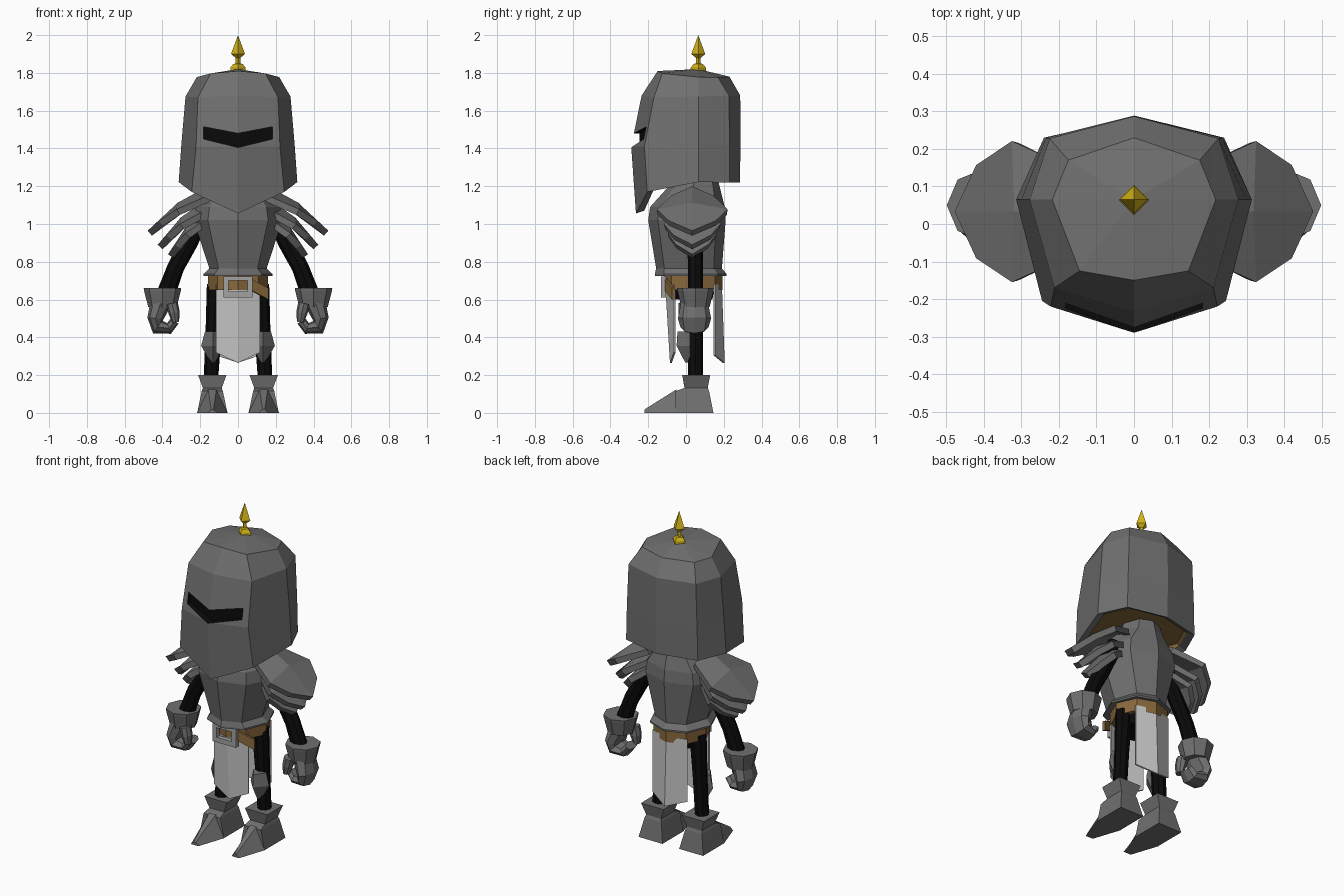
import bpy, bmesh, math
from mathutils import Vector

cube = bpy.data.objects.get("Cube")
if cube:
    bpy.data.objects.remove(cube)


def material(name, r, g, b):
    m = bpy.data.materials.new(name)
    m.use_nodes = True
    m.diffuse_color = (r, g, b, 1)
    m.node_tree.nodes["Principled BSDF"].inputs["Base Color"].default_value = (r, g, b, 1)
    return m


STEEL = material("steel grey", .16, .16, .16)
BLACK = material("black cloth", .003, .003, .003)
LEATHER = material("brown leather", .25, .14, .045)
CLOTH = material("pale cloth", .55, .55, .55)
BUCKLE = material("buckle grey", .36, .36, .37)
GOLD = material("gold", .66, .46, .01)


def finish(name, bm, mats, mirror=False, thick=0, offset=-1.0):
    me = bpy.data.meshes.new(name)
    bm.to_mesh(me)
    bm.free()
    for m in mats:
        me.materials.append(m)
    ob = bpy.data.objects.new(name, me)
    bpy.context.collection.objects.link(ob)
    if mirror:
        ob.modifiers.new("Mirror", "MIRROR").use_mirror_merge = False
    if thick:
        s = ob.modifiers.new("Solidify", "SOLIDIFY")
        s.thickness, s.offset = thick, offset
    return ob


def loft(name, rings, *mats, mirror=False, caps=True, bands=lambda i: 0):
    """Skin a list of equal-length point loops; bands(i) picks the material."""
    bm = bmesh.new()
    vs = [[bm.verts.new(p) for p in ring] for ring in rings]
    n = len(rings[0])
    for i in range(len(vs) - 1):
        for j in range(n):
            k = (j + 1) % n
            f = bm.faces.new((vs[i][j], vs[i][k], vs[i + 1][k], vs[i + 1][j]))
            f.material_index = bands(i)
    if caps:
        bm.faces.new(vs[0]).material_index = bands(0)
        bm.faces.new(vs[-1]).material_index = bands(len(vs))
    bmesh.ops.remove_doubles(bm, verts=bm.verts[:], dist=1e-5)
    bmesh.ops.recalc_face_normals(bm, faces=bm.faces[:])
    return finish(name, bm, mats, mirror)


def full(half):
    """Complete a front-to-back half outline into a closed loop."""
    return half + [(-x, y, z) for x, y, z in reversed(half[1:-1])]


def body_ring(z, front, back, w):
    c, d = (front + back) / 2, (back - front) / 2
    return full([(0, front, z), (.68 * w, c - .75 * d, z), (w, c, z),
                 (.68 * w, c + .75 * d, z), (0, back, z)])


def tube(name, path, mat, y=.05, sides=8, mirror=True):
    """Path of (x, z, in-plane radius, y radius), swept in the xz plane."""
    rings = []
    for i, (x, z, r, ry) in enumerate(path):
        a, b = path[max(i - 1, 0)], path[min(i + 1, len(path) - 1)]
        t = Vector((b[0] - a[0], b[1] - a[1])).normalized()
        angles = [2 * math.pi * k / sides for k in range(sides)]
        rings.append([(x - t.y * r * math.cos(q), y + ry * math.sin(q),
                       z + t.x * r * math.cos(q)) for q in angles])
    return loft(name, rings, mat, mirror=mirror)


# Helmet: faceted bucket with pointed chin, leather lining and a recessed slit
rim = full([(0, -.265, 1.056), (.245, -.205, 1.17), (.314, .065, 1.222),
            (.24, .23, 1.22), (0, .285, 1.22)])
inner = [(x * .86, .05 + (y - .05) * .86, z + .015) for x, y, z in rim]
lining = [(x * .95, y * .95, 1.25) for x, y, z in inner]
brow = full([(0, -.29, 1.41), (.222, -.22, 1.41), (.3, .065, 1.42),
             (.235, .23, 1.42), (0, .289, 1.42)])
temple = full([(0, -.235, 1.68), (.212, -.17, 1.67), (.278, .065, 1.675),
               (.225, .228, 1.68), (0, .287, 1.68)])
crown = full([(0, -.15, 1.81), (.145, -.125, 1.797), (.218, .065, 1.778),
              (.175, .17, 1.775), (0, .23, 1.78)])
helmet = loft("helmet", [lining, inner, rim, brow, temple, crown, [(0, .065, 1.82)] * 8],
              STEEL, LEATHER, BLACK, bands=lambda i: 1 if i == 0 else 0)

columns = [(-.183, .515, .45), (0, .48, .405), (.183, .515, .45)]
cutter = loft("slit_cutter", [[(x, y, 1 + z) for y, z in (
    (-.4, top), (-.4, low), (.27 * abs(x) - .245, low), (.27 * abs(x) - .245, top))]
    for x, top, low in columns], STEEL, LEATHER, BLACK, bands=lambda i: 2)
cutter.hide_render = True
cut = helmet.modifiers.new("Slit", "BOOLEAN")
cut.operation, cut.solver, cut.object = "DIFFERENCE", "EXACT", cutter
bpy.context.view_layer.objects.active = helmet
bpy.ops.object.modifier_apply(modifier="Slit")
bpy.data.objects.remove(cutter)

# Gold spike on the crown
spike = [(.04, 1.81), (.04, 1.828), (.025, 1.847), (.013, 1.85), (.013, 1.88),
         (.037, 1.9), (0, 2)]
loft("helmet_spike", [[(r, .065, z), (0, .065 + r, z), (-r, .065, z), (0, .065 - r, z)]
                      for r, z in spike], GOLD)

# Breastplate with flared waist, belt and hips
loft("breastplate", [body_ring(*r) for r in (
    (.725, -.165, .215, .183), (.735, -.165, .215, .183), (.765, -.158, .19, .152),
    (1.02, -.2, .21, .235), (1.09, -.19, .205, .222), (1.19, -.1, .18, .13),
    (1.27, -.08, .16, .1))], STEEL)
loft("belt", [body_ring(z, -.115, .193, .16) for z in (.65, .73)], LEATHER)
loft("hips", [body_ring(.6, -.06, .14, .12), body_ring(.66, -.07, .15, .14)], BLACK)


# Buckle frame and hanging strap end
def frame(y, w, low, high):
    return [(-w, y, low), (w, y, low), (w, y, high), (-w, y, high)]


loft("belt_buckle", [frame(-.105, .078, .612, .722), frame(-.132, .078, .612, .722),
                     frame(-.132, .05, .642, .7), frame(-.105, .05, .642, .7),
                     frame(-.105, .078, .612, .722)], BUCKLE, caps=False)
loft("strap_end", [[(x, y, z), (x, y, z + .06), (x - .005, y + .015, z + .06),
                    (x - .005, y + .015, z)]
                   for x, y, z in ((.06, -.12, .655), (.162, -.075, .6))], LEATHER)


# Cloth panels, folded down the middle and pointed at the hem
def cloth(name, mid_top, mid_low, side, z_side, z_tip, w):
    bm = bmesh.new()
    rows = [[bm.verts.new(p) for p in ((-w, side, zs), (0, mid, zm), (w, side, zs))]
            for mid, zs, zm in ((mid_top, .68, .68), (mid_low, z_side, z_tip))]
    for j in (0, 1):
        bm.faces.new((rows[0][j], rows[1][j], rows[1][j + 1], rows[0][j + 1]))
    finish(name, bm, [CLOTH], thick=.01, offset=0)


cloth("front_cloth", -.105, -.08, -.06, .32, .265, .115)
cloth("back_cloth", .185, .2, .15, .305, .265, .115)


# Shoulder plates: three overlapping ridged leaves per side
def shoulder_plate(name, inner_x, inner_z, tip_x, tip_z, width):
    bm = bmesh.new()

    def point(t, v, lift=0.0):
        return bm.verts.new((inner_x + t * (tip_x - inner_x), .033 + v * width,
                             inner_z + t * (tip_z - inner_z) + lift))
    a, b, c = point(0, 0), point(.5, 0, .03), point(1, 0)
    for s in (1, -1):
        g, d, e = point(0, s * .6, -.05), point(.52, s), point(.82, s * .66, .01)
        for loop in ((a, b, d, g), (b, c, e, d)):
            bm.faces.new(loop if s > 0 else loop[::-1])
    finish(name, bm, [STEEL], mirror=True, thick=.035)


shoulder_plate("upper_shoulder_plates", .16, 1.2, .478, .965, .188)
shoulder_plate("middle_shoulder_plates", .18, 1.12, .425, .89, .15)
shoulder_plate("lower_shoulder_plates", .18, 1.07, .37, .84, .13)

# Arms, gauntlet cuffs, curled hands and thumbs
tube("arms", [(.18, 1.08, .05, .045), (.26, .9, .047, .042), (.33, .77, .045, .04),
              (.385, .62, .05, .04)], BLACK)
tube("gauntlet_cuffs", [(.4, .66, .099, .097), (.4, .645, .097, .095),
                        (.4, .56, .075, .075)], STEEL)
tube("hands", [(.41, .58, .055, .072), (.437, .5, .043, .088), (.425, .455, .042, .075),
               (.365, .447, .03, .06), (.335, .487, .025, .05)], STEEL, y=.045)
tube("thumbs", [(.35, .58, .032, .035), (.338, .53, .03, .035), (.33, .48, .018, .025)],
     STEEL, y=-.005)

# Legs and knee guards
tube("legs", [(.115, .68, .05, .045), (.13, .42, .042, .04), (.145, .15, .038, .04)], BLACK)
loft("knee_guards", [[(.133 - w, .02, z), (.133, y, z), (.133 + w, .02, z), (.133, .03, z)]
                     for z, w, y in ((.43, .042, -.045), (.355, .062, -.05),
                                     (.268, .012, -.005))], STEEL, mirror=True)

# Boots with flared cuffs and pointed toe caps
FOOT = .136
loft("boots", [[(FOOT - w, a, z), (FOOT + w, a, z), (FOOT + w, b, z), (FOOT - w, b, z)]
               for z, w, a, b in ((.2, .075, -.02, .128), (.132, .05, -.008, .115),
                                  (.115, .056, -.055, .122), (0, .08, -.055, .145))],
     STEEL, mirror=True)
loft("toe_caps", [[(FOOT - w, y, 0), (FOOT - v, y, z), (FOOT + v, y, z), (FOOT + w, y, 0)]
                  for y, w, v, z in ((-.05, .082, .022, .125), (-.22, .025, .006, .018))],
     STEEL, mirror=True)
